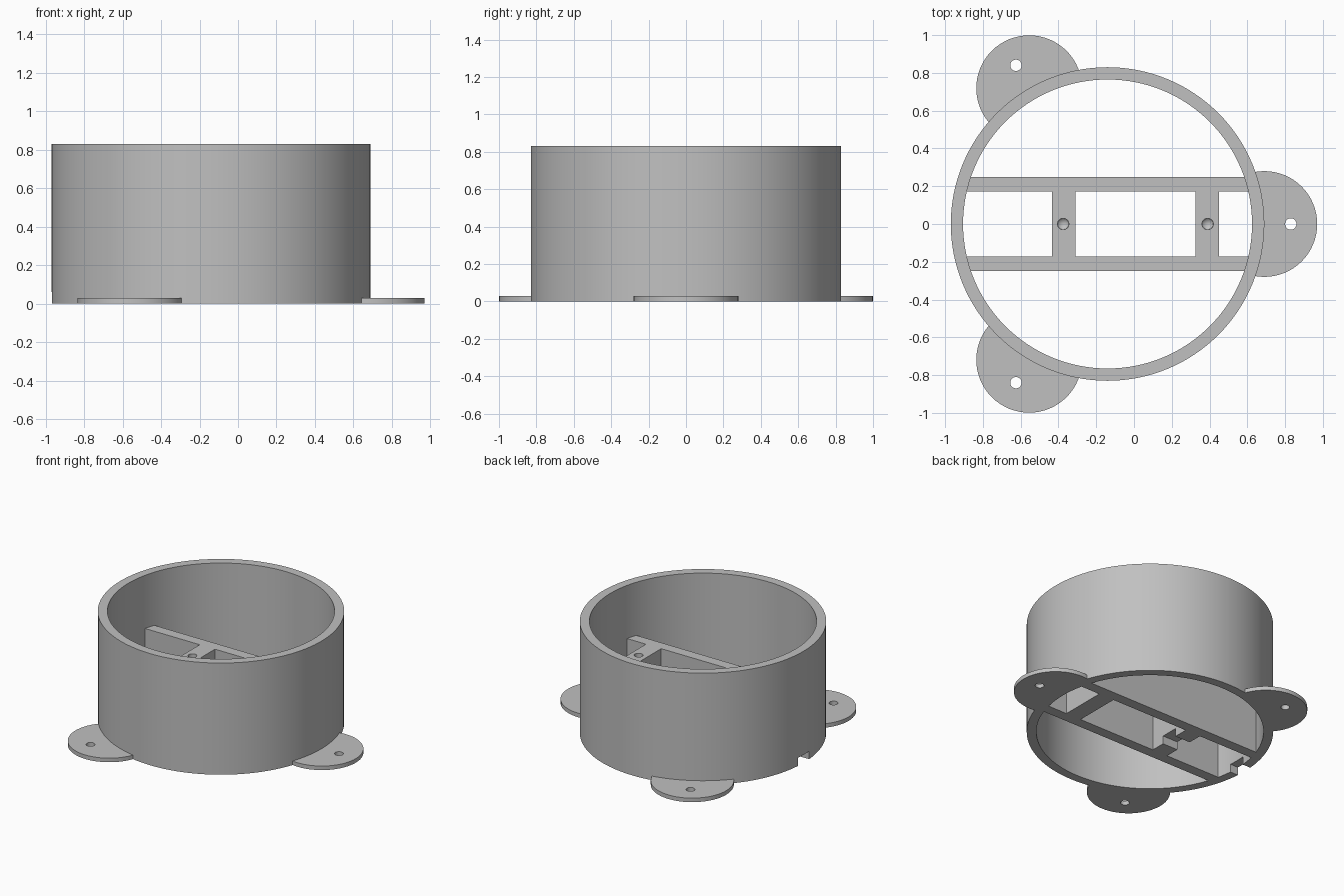
import bpy
import math

if "Cube" in bpy.data.objects:
    bpy.data.objects.remove(bpy.data.objects["Cube"], do_unlink=True)

CX = -0.14                      # housing axis
R_OUT, R_IN, HEIGHT = 0.83, 0.765, 0.83
BAR_TOP = 0.435
TAB_R, TAB_T = 0.28, 0.03
HOLE_R = 0.03

grey = bpy.data.materials.new("light grey")
grey.use_nodes = True
COLOUR = (0.53, 0.53, 0.53, 1)
grey.diffuse_color = COLOUR
grey.node_tree.nodes["Principled BSDF"].inputs["Base Color"].default_value = COLOUR


def finish(obj, name):
    obj.name = name
    obj.data.materials.clear()
    obj.data.materials.append(grey)
    return obj


def cylinder(name, x, y, r, z0, z1, sides=128):
    bpy.ops.mesh.primitive_cylinder_add(vertices=sides, radius=r, depth=z1 - z0,
                                        location=(x, y, (z0 + z1) / 2))
    return finish(bpy.context.object, name)


def box(name, x0, x1, y0, y1, z0, z1):
    bpy.ops.mesh.primitive_cube_add(size=1, location=((x0 + x1) / 2, (y0 + y1) / 2, (z0 + z1) / 2))
    obj = bpy.context.object
    obj.scale = (x1 - x0, y1 - y0, z1 - z0)
    bpy.ops.object.transform_apply(location=False, rotation=False, scale=True)
    return finish(obj, name)


def combine(obj, tool, operation="DIFFERENCE"):
    """Apply a boolean and discard the tool object."""
    mod = obj.modifiers.new("cut", "BOOLEAN")
    mod.operation, mod.object, mod.solver = operation, tool, "EXACT"
    bpy.context.view_layer.objects.active = obj
    bpy.ops.object.modifier_apply(modifier=mod.name)
    bpy.data.objects.remove(tool, do_unlink=True)


def smooth(obj):
    bpy.ops.object.select_all(action="DESELECT")
    obj.select_set(True)
    bpy.context.view_layer.objects.active = obj
    bpy.ops.object.shade_smooth_by_angle(angle=math.radians(30))


def cable_slot():
    return box("slot_cutter", -1.2, -0.25, -0.065, 0.065, -0.1, 0.06)


# Round housing wall with a cable slot at the bottom
wall = cylinder("housing_wall", CX, 0, R_OUT, 0, HEIGHT)
combine(wall, cylinder("bore", CX, 0, R_IN, -0.1, HEIGHT + 0.1))
combine(wall, cable_slot())
smooth(wall)

# Inner frame: two long rails joined by two cross pieces
frame = box("inner_frame", -1, 0.8, -0.25, 0.25, 0, BAR_TOP)
for x0, x1 in ((-1.2, -0.435), (-0.31, 0.325), (0.45, 1.0)):
    combine(frame, box("opening", x0, x1, -0.172, 0.172, -0.1, 0.6))
combine(frame, cylinder("trim", CX, 0, R_IN + 0.004, -0.1, 0.6), "INTERSECT")
combine(frame, cable_slot())

# Blind screw holes with pointed ends
for x in (-0.375, 0.39):
    combine(frame, cylinder("screw_hole", x, 0, HOLE_R, BAR_TOP - 0.15, BAR_TOP + 0.1, 32))
    bpy.ops.mesh.primitive_cone_add(vertices=32, radius1=0, radius2=HOLE_R, depth=0.03,
                                    location=(x, 0, BAR_TOP - 0.164))
    combine(frame, bpy.context.object)
finish(frame, "inner_frame")
smooth(frame)

# Three mounting tabs spaced evenly around the base
for i, name in enumerate(("left_tab", "back_tab", "front_tab")):
    c, s = math.cos(i * math.tau / 3), math.sin(i * math.tau / 3)
    tab = cylinder(name, CX + R_OUT * c, R_OUT * s, TAB_R, 0, TAB_T, 64)
    combine(tab, cylinder("trim", CX, 0, R_OUT - 0.005, -0.1, 0.2))
    combine(tab, cylinder("hole", CX + 0.97 * c, 0.97 * s, HOLE_R, -0.1, 0.2, 32))
    smooth(tab)
